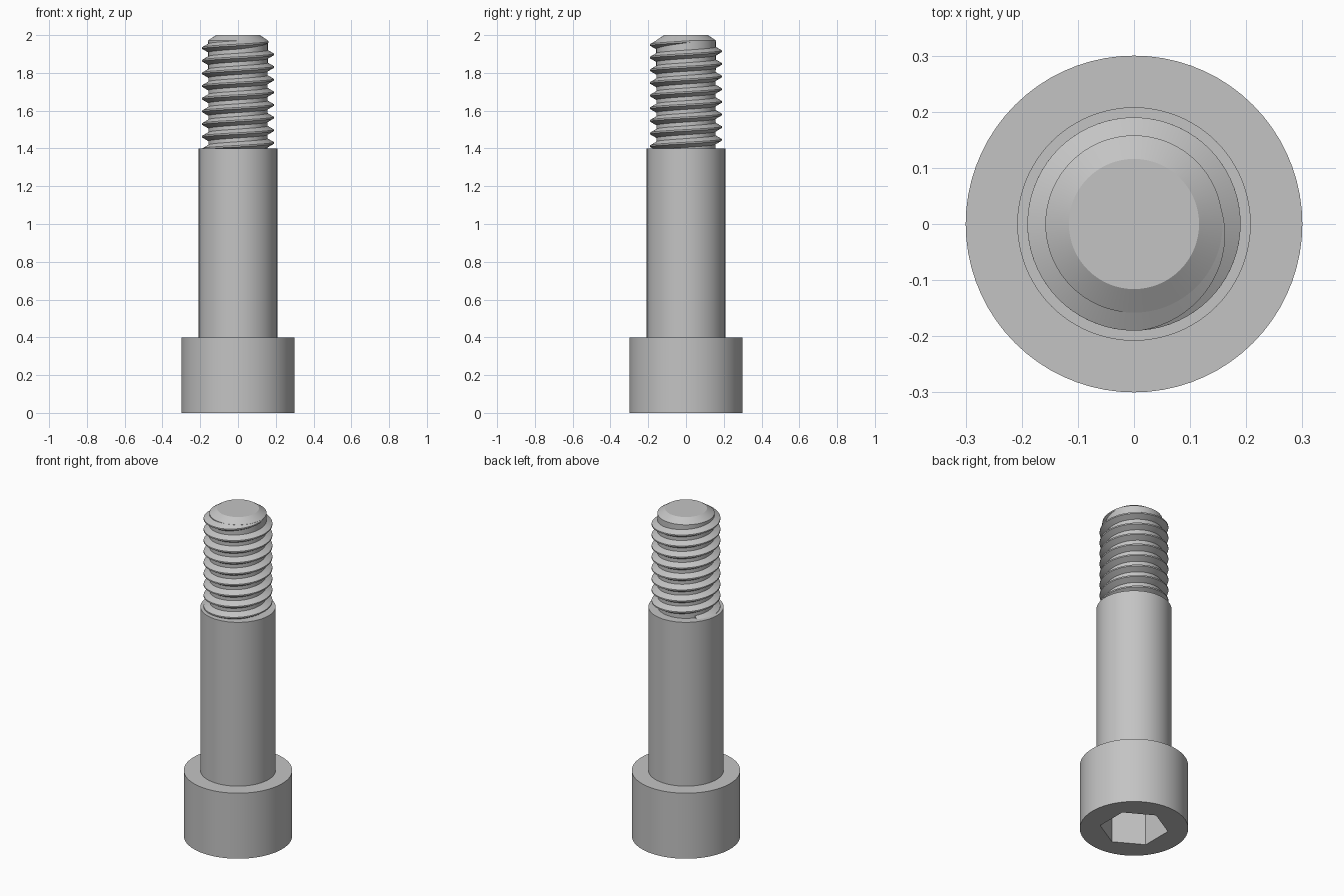
import bpy
import bmesh
import math
from math import cos, sin, pi, tan, radians

SEGMENTS = 72

if "Cube" in bpy.data.objects:
    bpy.data.objects.remove(bpy.data.objects["Cube"], do_unlink=True)

# One plain grey metal
steel = bpy.data.materials.new("grey steel")
steel.use_nodes = True
GREY = (0.55, 0.55, 0.55, 1.0)
steel.diffuse_color = GREY
steel.node_tree.nodes["Principled BSDF"].inputs["Base Color"].default_value = GREY


def make_object(name, bm):
    bmesh.ops.recalc_face_normals(bm, faces=bm.faces)
    mesh = bpy.data.meshes.new(name)
    bm.to_mesh(mesh)
    bm.free()
    mesh.materials.append(steel)
    obj = bpy.data.objects.new(name, mesh)
    bpy.context.collection.objects.link(obj)
    return obj


def activate(obj):
    bpy.ops.object.select_all(action="DESELECT")
    obj.select_set(True)
    bpy.context.view_layer.objects.active = obj


def smooth(obj, angle=28):
    activate(obj)
    bpy.ops.object.shade_smooth_by_angle(angle=radians(angle))


def turned(name, profile, sides=SEGMENTS, start=0.0):
    """Closed solid turned from (radius, height) points, flat at both ends."""
    bm = bmesh.new()
    rings = []
    for r, z in profile:
        angles = [start + 2 * pi * i / sides for i in range(sides)]
        rings.append([bm.verts.new((r * cos(a), r * sin(a), z)) for a in angles])
    for low, high in zip(rings, rings[1:]):
        for i in range(sides):
            j = (i + 1) % sides
            bm.faces.new((low[i], low[j], high[j], high[i]))
    bm.faces.new(rings[0])
    bm.faces.new(rings[-1])
    return make_object(name, bm)


# Cylindrical head with a hexagonal socket in its underside
head = turned("head", [(0.30, 0.0), (0.30, 0.40)])
cutter = turned("socket_cutter", [(0.19, -0.1), (0.19, 0.25)], 6, radians(30))
cutter.hide_render = True
cut = head.modifiers.new("socket", "BOOLEAN")
cut.operation = "DIFFERENCE"
cut.solver = "EXACT"
cut.object = cutter
activate(head)
bpy.ops.object.modifier_apply(modifier=cut.name)
bpy.data.objects.remove(cutter, do_unlink=True)
smooth(head)

# Plain shoulder
smooth(turned("shoulder", [(0.208, 0.36), (0.208, 1.40)]))

# Threaded core with a chamfered tip
smooth(turned("thread_core", [(0.156, 1.34), (0.158, 1.972), (0.116, 2.0)]), 20)


# Right-hand helical thread, running out just below the tip
def thread():
    pitch, crest, base, half_flat = 0.067, 0.19, 0.15, 0.004
    first, fade, last = -7.6 * 2 * pi, radians(275), radians(390)
    steps = int((last - first) / (2 * pi) * SEGMENTS)
    bm = bmesh.new()
    sections = []
    for i in range(steps + 1):
        a = first + (last - first) * i / steps
        k = min(1.0, (last - a) / (last - fade))
        r = base + 0.001 + (crest - base - 0.001) * k
        z = 1.898 + pitch * a / (2 * pi)
        foot = half_flat + (r - base) * tan(radians(30))
        outline = [(base, -foot), (r, -half_flat), (r, half_flat), (base, foot)]
        sections.append([bm.verts.new((q * cos(a), q * sin(a), z + h))
                         for q, h in outline])
    for s, t in zip(sections, sections[1:]):
        for j in range(4):
            n = (j + 1) % 4
            bm.faces.new((s[j], t[j], t[n], s[n]))
    bm.faces.new(sections[0])
    bm.faces.new(sections[-1])
    return make_object("helical_thread", bm)


smooth(thread())
